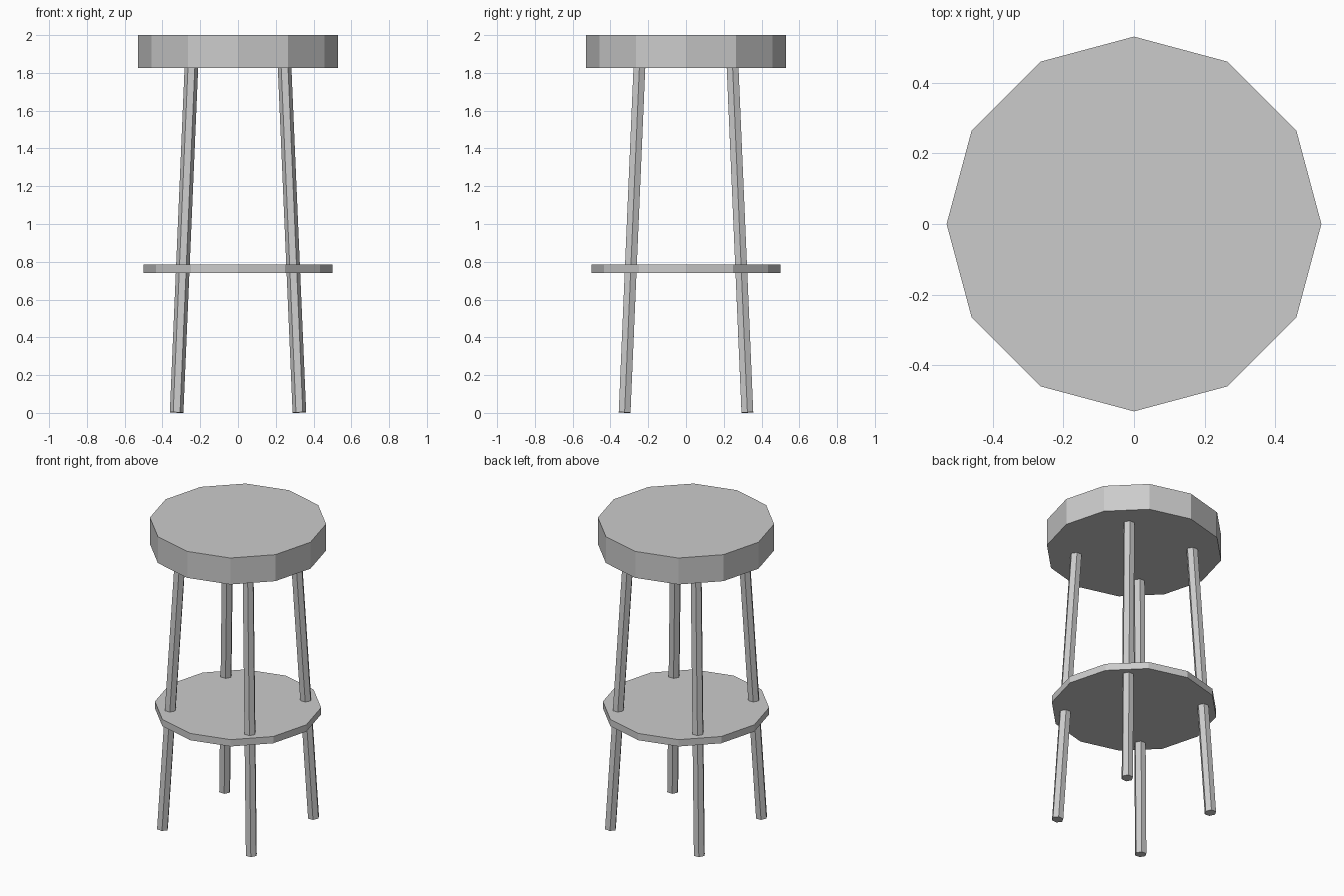
import bpy
from mathutils import Vector

cube = bpy.data.objects.get("Cube")
if cube:
    bpy.data.objects.remove(cube, do_unlink=True)

# One plain grey for the whole stool
GREY = (0.6, 0.6, 0.6, 1)
grey = bpy.data.materials.new("grey")
grey.use_nodes = True
grey.diffuse_color = GREY
grey.node_tree.nodes["Principled BSDF"].inputs["Base Color"].default_value = GREY


def prism(name, sides, radius, bottom, top, turn=0):
    """Flat-faced cylinder running from one point to another."""
    bottom, top = Vector(bottom), Vector(top)
    axis = top - bottom
    bpy.ops.mesh.primitive_cylinder_add(
        vertices=sides, radius=radius, depth=axis.length,
        location=(bottom + top) / 2)
    part = bpy.context.object
    part.rotation_mode = 'QUATERNION'
    part.rotation_quaternion = Vector((0, 0, 1)).rotation_difference(axis)
    part.name = name
    part.data.materials.append(grey)
    return part


# Seat and foot shelf
prism("seat", 12, 0.53, (0, 0, 1.825), (0, 0, 2))
prism("foot_shelf", 12, 0.50, (0, 0, 0.74), (0, 0, 0.785))

# Four splayed legs, ending inside the seat
FOOT, HEAD = 0.325, 0.245
for y_name, sy in (("front", -1), ("back", 1)):
    for x_name, sx in (("left", 1), ("right", -1)):
        leg = prism(f"{y_name}_{x_name}_leg", 6, 0.036,
                    (sx * FOOT, sy * FOOT, 0.002), (sx * HEAD, sy * HEAD, 1.87))
        # Turn each leg so a flat side faces front
        for v in leg.data.vertices:
            v.co.x, v.co.y = v.co.y, -v.co.x
